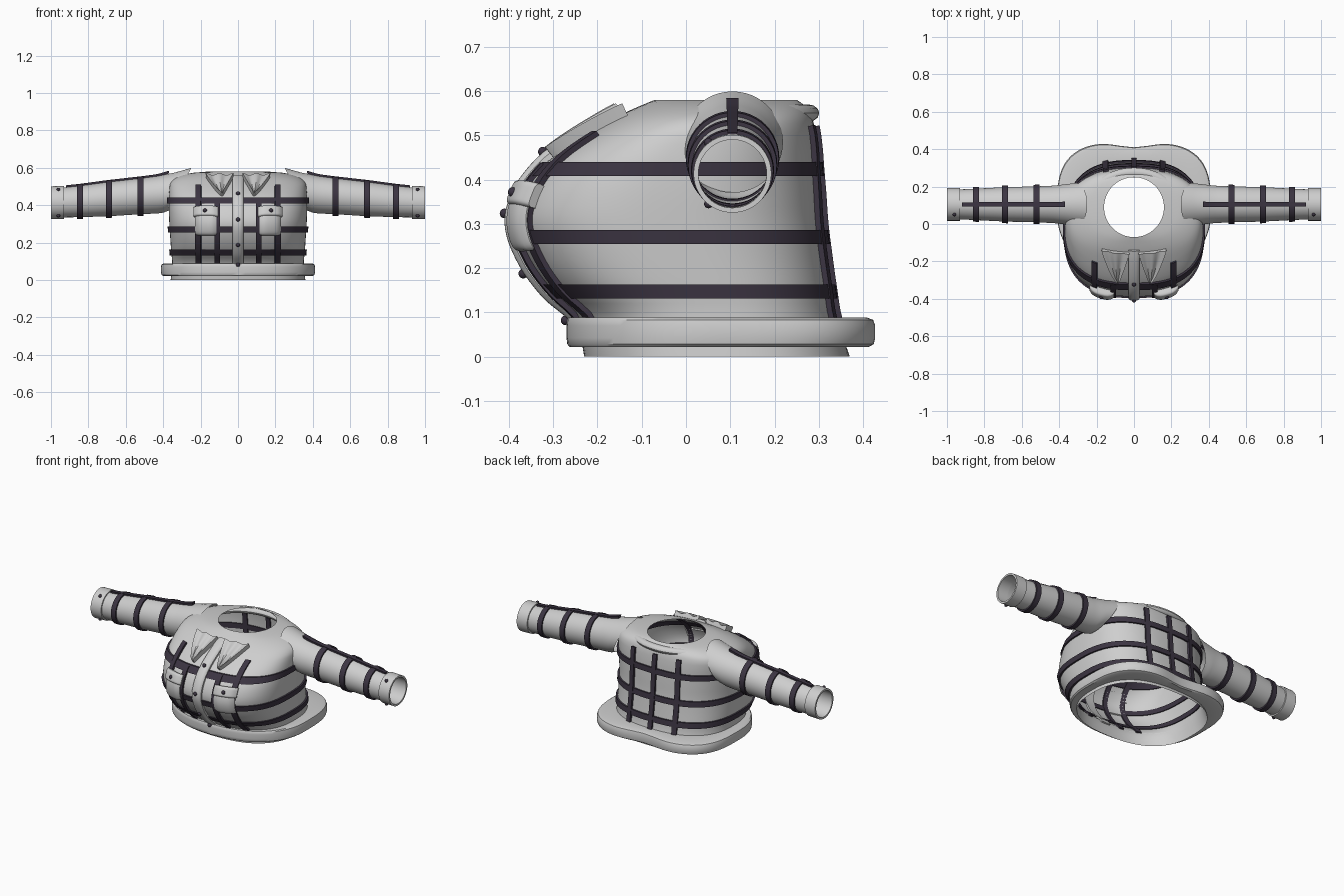
import bpy, bmesh
from math import sin, cos, pi, exp, hypot, radians
from mathutils import Vector

cube = bpy.data.objects.get("Cube")
if cube:
    bpy.data.objects.remove(cube)


def material(name, color):
    m = bpy.data.materials.new(name)
    m.use_nodes = True
    m.diffuse_color = (*color, 1)
    m.node_tree.nodes["Principled BSDF"].inputs["Base Color"].default_value = (*color, 1)
    return m


CLOTH = material("pale grey cloth", (0.62, 0.62, 0.62))
STRAP = material("dark plum strap", (0.045, 0.035, 0.055))
parts = []


def finish(name, bm, mat):
    bmesh.ops.recalc_face_normals(bm, faces=bm.faces)
    me = bpy.data.meshes.new(name)
    bm.to_mesh(me)
    bm.free()
    me.materials.append(mat)
    ob = bpy.data.objects.new(name, me)
    bpy.context.collection.objects.link(ob)
    parts.append(ob)
    return ob


def loft(name, rings, mat, loop=False, cap=False):
    """Skin closed rings of points; loop joins last to first, cap fills the ends."""
    bm = bmesh.new()
    vs = [[bm.verts.new(p) for p in r] for r in rings]
    n = len(vs[0])
    for i in range(len(vs) if loop else len(vs) - 1):
        a, b = vs[i], vs[(i + 1) % len(vs)]
        for j in range(n):
            k = (j + 1) % n
            bm.faces.new((a[j], a[k], b[k], b[j]))
    if cap:
        bm.faces.new(vs[0])
        bm.faces.new(vs[-1])
    return finish(name, bm, mat)


def steps(a, b, n):
    return [a + (b - a) * i / n for i in range(n + 1)]


def turn(n):
    return [2 * pi * i / n for i in range(n)]


def spow(v, e):
    return (1 if v >= 0 else -1) * abs(v) ** e


# Torso sections: height, half width, front y, back y, squareness
BODY = [(0, .36, -.23, .37, 2.5), (.09, .352, -.25, .34, 2.5), (.15, .357, -.31, .33, 2.6),
        (.22, .362, -.36, .32, 2.6), (.3, .367, -.388, .31, 2.6), (.37, .37, -.37, .305, 2.6),
        (.43, .37, -.325, .3, 2.6), (.47, .368, -.275, .297, 2.6), (.52, .36, -.195, .29, 2.5),
        (.55, .325, -.14, .28, 2.4), (.572, .25, -.09, .262, 2.2), (.58, .16, -.07, .25, 2)]


def section(z):
    last = len(BODY) - 1
    i = max(k for k in range(last) if k == 0 or BODY[k][0] <= z)
    p, q = BODY[i], BODY[i + 1]
    o, r = BODY[max(i - 1, 0)], BODY[min(i + 2, last)]
    h = q[0] - p[0]
    t = (z - p[0]) / h
    out = []
    for k in range(1, 5):
        m0 = (q[k] - o[k]) / (q[0] - o[0]) * h
        m1 = (r[k] - p[k]) / (r[0] - p[0]) * h
        c = q[k] - p[k]
        out.append(p[k] + t * (m0 + t * (3 * c - 2 * m0 - m1 + t * (m0 + m1 - 2 * c))))
    return out


def around(t, z, off=0.0):
    a, f, b, n = section(z)
    x, y = a * spow(cos(t), 2 / n), (b - f) / 2 * spow(sin(t), 2 / n)
    s = 1 + off / hypot(x, y)
    return Vector((x * s, y * s + (f + b) / 2, z))


def depth(x, z, side):
    a, f, b, n = section(z)
    return (f + b) / 2 + side * (b - f) / 2 * max(0, 1 - abs(x / a) ** n) ** (1 / n)


def on_body(x, z, side, off):
    e = .002
    fx = (depth(x + e, z, side) - depth(x - e, z, side)) / (2 * e)
    fz = (depth(x, z + e, side) - depth(x, z - e, side)) / (2 * e)
    nrm = Vector((-fx, 1, -fz)).normalized() * side
    return Vector((x, depth(x, z, side), z)) + nrm * off


def patch(name, z0, z1, edges, thick, mat, side=-1, sink=.008, rows=24, cols=8):
    """Pad that hugs the torso; edges(w) gives x limits, thick(u, w) the height."""
    rings = []
    for w in steps(0, 1, rows):
        z, (x0, x1) = z0 + (z1 - z0) * w, edges(w)
        top = [on_body(x0 + (x1 - x0) * u, z, side, thick(u, w)) for u in steps(0, 1, cols)]
        low = [on_body(x0 + (x1 - x0) * u, z, side, -sink) for u in steps(1, 0, cols)]
        rings.append(top + low)
    return loft(name, rings, mat, cap=True)


def rivet(name, loc, r=.011):
    bm = bmesh.new()
    bmesh.ops.create_uvsphere(bm, u_segments=12, v_segments=8, radius=r)
    bmesh.ops.translate(bm, verts=bm.verts, vec=loc)
    finish(name, bm, STRAP)


# Torso shell, open at the hem and neck
levels = steps(0, .5, 25) + steps(.508, .58, 12)
loft("torso", [[around(t, z) for t in turn(96)] for z in levels], CLOTH)


# Hem flange with two rounded lobes at the back
def hem(t, k, z):
    back = sin(t) > 0
    e, d = (2 / 3.2, .365) if back else (2 / 2.3, .345)
    x = .412 * spow(cos(t), e)
    y = .075 + d * spow(sin(t), e) - (.03 * exp(-(x / .13) ** 2) if back else 0)
    return around(t, z).lerp(Vector((x, y, z)), k)


HEM = [(0, .022), (.8, .022), (.95, .028), (1, .042), (1, .07), (.95, .083), (.8, .088), (0, .088)]
loft("hem_flange", [[hem(t, k, z) for k, z in HEM] for t in turn(96)], CLOTH, loop=True)

# Straps around the torso
for label, z in (("lower", .147), ("middle", .27), ("upper", .424)):
    loft(label + "_belt", [[around(t, z - .016, -.006), around(t, z - .016, .01),
                            around(t, z + .016, .01), around(t, z + .016, -.006)]
                           for t in turn(96)], STRAP, loop=True)


# Upright straps, front and back
def upright(name, x, top, side):
    patch(name, .085, top, lambda w: (x - .014, x + .014), lambda u, w: .012, STRAP, side, cols=2)


for x in (-.15, 0, .15):
    upright("back_strap", x, .52, 1)
for s in (-1, 1):
    upright("inner_front_strap", s * .11, .43, -1)
    upright("outer_front_strap", s * .21, .5, -1)


# Front placket and its rivets
def pillow(h):
    return lambda u, w: h * (1 - .5 * (2 * u - 1) ** 4) * (1 - .4 * (2 * w - 1) ** 8)


patch("placket", .08, .55, lambda w: (-.03, .03), pillow(.022), CLOTH, rows=40)
for z in (.095, .2, .32, .445):
    rivet("placket_rivet", on_body(0, z, -1, .023))

for s in (-1, 1):
    side = "left" if s > 0 else "right"

    # Chest pouch with flap, and draped lapel
    patch(side + "_pouch", .245, .36, lambda w: (s * .112, s * .222), pillow(.03), CLOTH)
    patch(side + "_pouch_flap", .335 , .385,
          lambda w: (s * .105, s * .23), pillow(.038), CLOTH)
    rivet(side + "_pouch_rivet", on_body(s * .167, .358, -1, .037))
    patch(side + "_lapel", .45, .545,
          lambda w: (s * (.08 - .055 * w), s * (.09 + .08 * w ** .8)),
          lambda u, w: .024 + .006 * cos(u * 4 * pi), CLOTH, cols=16)

    # Sleeve: distance out, centre height, radius
    ARM = [(.31, .485, .114), (.37, .467, .107), (.43, .456, .1), (.52, .448, .096),
           (.69, .433, .092), (.845, .42, .084), (.93, .415, .08), (1, .413, .08)]

    def sleeve(x, t, off=0.0, slant=0.0):
        i = max(k for k in range(len(ARM) - 1) if k == 0 or ARM[k][0] <= x)
        p, q = ARM[i], ARM[i + 1]
        f = (x - p[0]) / (q[0] - p[0])
        c, r = p[1] + (q[1] - p[1]) * f, p[2] + (q[2] - p[2]) * f + off
        return Vector((s * (x - slant * sin(t)), .105 + r * cos(t), c + r * sin(t)))

    rings = [[sleeve(x, t, 0, max(0, .43 - x) * .5) for t in turn(48)]
             for x in steps(.31, .99, 34)]
    loft(side + "_sleeve", rings, CLOTH)

    def ring(name, x, half, out, inner, mat):
        loft(name, [[sleeve(x - half, t, inner), sleeve(x - half, t, out),
                     sleeve(x + half, t, out), sleeve(x + half, t, inner)]
                    for t in turn(48)], mat, loop=True)

    for x in (.52, .69, .845):
        ring(side + "_sleeve_strap", x, .016, .009, -.004, STRAP)
    ring(side + "_cuff", .965, .035, .008, -.003, CLOTH)
    for t in (radians(128), radians(232)):
        rivet(side + "_cuff_rivet", sleeve(.96, t, .008), .01)

    # Strap along the top of the sleeve
    w = .12
    loft(side + "_sleeve_top_strap",
         [[sleeve(x, pi / 2 - w, -.004), sleeve(x, pi / 2 - w, .011),
           sleeve(x, pi / 2 + w, .011), sleeve(x, pi / 2 + w, -.004)]
          for x in steps(.37, .92, 22)], STRAP, cap=True)

# Rolled collar behind the neck
roll = []
for t in steps(radians(18), radians(162), 40):
    d = Vector((cos(t), sin(t), 0))
    mid = Vector((.25 * d.x, .075 + .2 * d.y, .55))
    roll.append([mid + d * .026 * cos(a) + Vector((0, 0, .02 * sin(a))) for a in turn(12)])
loft("collar_roll", roll, CLOTH, cap=True)

# Smooth shading with crisp edges
for ob in bpy.context.selected_objects:
    ob.select_set(False)
for ob in parts:
    ob.select_set(True)
bpy.context.view_layer.objects.active = parts[0]
bpy.ops.object.shade_smooth_by_angle(angle=radians(35))
